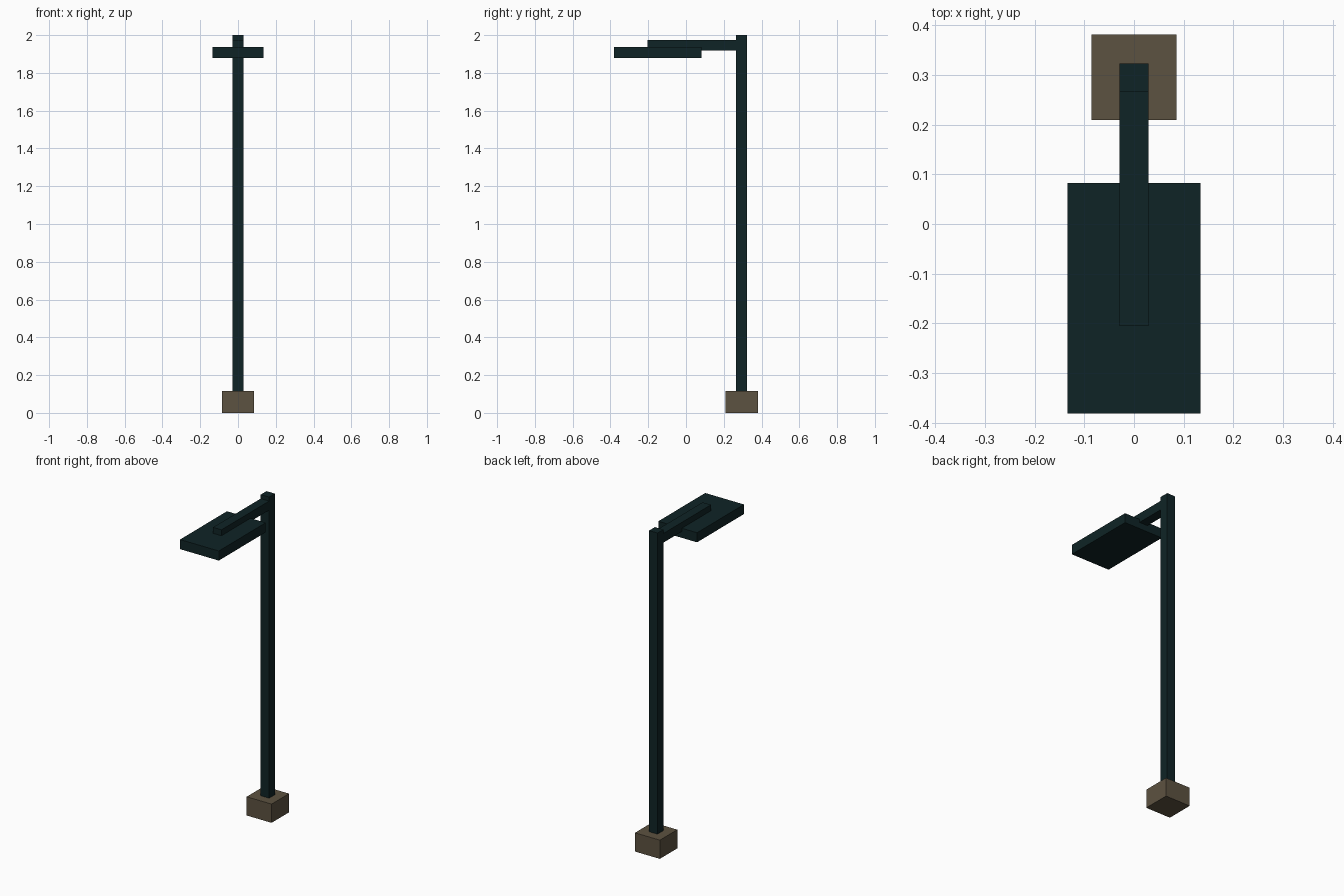
import bpy

# Remove the default cube
cube = bpy.data.objects.get("Cube")
if cube:
    bpy.data.objects.remove(cube, do_unlink=True)


def flat_material(name, rgb):
    mat = bpy.data.materials.new(name)
    mat.use_nodes = True
    color = (*rgb, 1.0)
    mat.diffuse_color = color
    mat.node_tree.nodes["Principled BSDF"].inputs["Base Color"].default_value = color
    return mat


def box(name, low, high, mat):
    """Box spanning two opposite corners."""
    center = [(a + b) / 2 for a, b in zip(low, high)]
    size = [b - a for a, b in zip(low, high)]
    bpy.ops.mesh.primitive_cube_add(size=1, location=center)
    obj = bpy.context.object
    obj.name = name
    obj.scale = size
    bpy.ops.object.transform_apply(location=False, rotation=False, scale=True)
    obj.data.materials.append(mat)
    return obj


dark_metal = flat_material("dark_green_metal", (0.0047, 0.0175, 0.0190))
concrete = flat_material("brown_concrete", (0.108, 0.084, 0.052))

HALF_POST = 0.029

# Footing block
box("footing", (-0.086, 0.209, 0), (0.086, 0.381, 0.117), concrete)

# Upright post
box("post", (-HALF_POST, 0.266, 0.117), (HALF_POST, 0.323, 2.0), dark_metal)

# Horizontal arm reaching forward from the post
box("arm", (-HALF_POST, -0.205, 1.918), (HALF_POST, 0.266, 1.975), dark_metal)

# Flat lamp head hung under the arm
box("lamp_head", (-0.134, -0.381, 1.878), (0.134, 0.082, 1.938), dark_metal)
